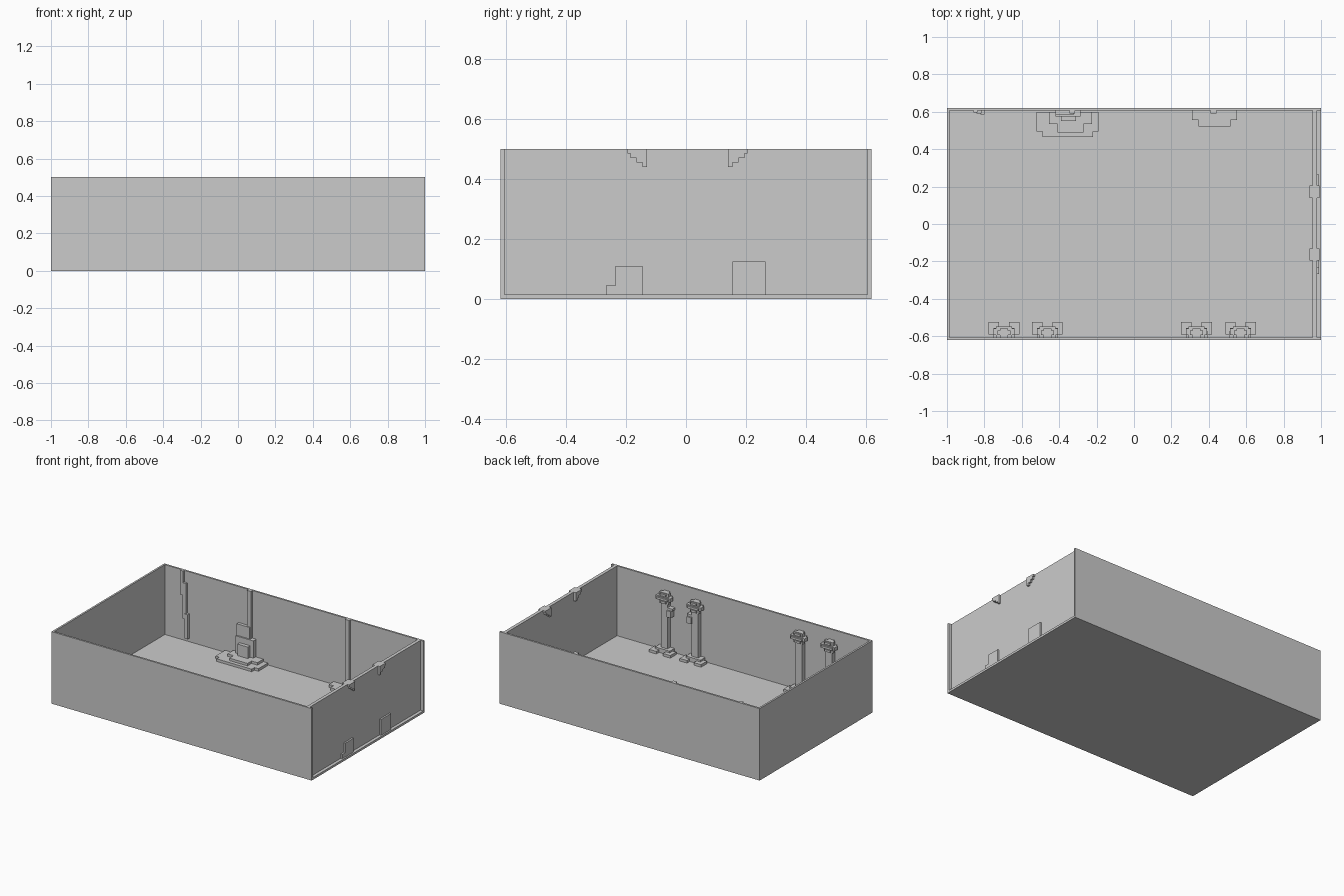
import bpy, bmesh
from mathutils import Vector

old = bpy.data.objects.get("Cube")
if old:
    bpy.data.objects.remove(old, do_unlink=True)

grey = bpy.data.materials.new("plain_grey")
grey.use_nodes = True
colour = (0.6, 0.6, 0.6, 1)
grey.diffuse_color = colour
grey.node_tree.nodes["Principled BSDF"].inputs["Base Color"].default_value = colour


def prism(name, points, direction):
    """Extrude a flat outline along a vector."""
    bm = bmesh.new()
    face = bm.faces.new([bm.verts.new(p) for p in points])
    moved = bmesh.ops.extrude_face_region(bm, geom=[face])["geom"]
    bmesh.ops.translate(bm, vec=Vector(direction),
                        verts=[v for v in moved if isinstance(v, bmesh.types.BMVert)])
    bmesh.ops.recalc_face_normals(bm, faces=bm.faces)
    mesh = bpy.data.meshes.new(name)
    bm.to_mesh(mesh)
    bm.free()
    mesh.materials.append(grey)
    obj = bpy.data.objects.new(name, mesh)
    bpy.context.collection.objects.link(obj)
    return obj


def box(name, x, y, z):
    """Box from three (low, high) ranges."""
    outline = [(x[0], y[0], z[0]), (x[1], y[0], z[0]), (x[1], y[1], z[0]), (x[0], y[1], z[0])]
    return prism(name, outline, (0, 0, z[1] - z[0]))


def stepped_plate(name, cx, half, notch, y, z):
    """Flat plate with a stepped front edge."""
    w, n, m = half, half - notch, y[0] + notch
    flat = [(-w, y[1]), (-w, m), (-n, m), (-n, y[0]), (n, y[0]), (n, m), (w, m), (w, y[1])]
    return prism(name, [(cx + px, py, z[0]) for px, py in flat], (0, 0, z[1] - z[0]))


# Room shell: floor, three outer walls and the recessed end wall
H, W, F = 0.5, 0.607, 0.015
box("floor", (-1, 1), (-0.62, 0.62), (0, F))
box("front_wall", (-1, 1), (-0.62, -W), (F, H))
box("back_wall", (-1, 1), (W, 0.62), (F, H))
box("right_end_wall", (-1, -0.987), (-W, W), (F, H))
box("left_end_wall", (0.955, 0.978), (-W, W), (F, H))

# Stair-shaped brackets straddling the recessed wall
for label, start, sign in (("front", -0.13, -1), ("back", 0.14, 1)):
    steps = [(0, 0.5), (0, 0.44), (0.015, 0.44), (0.015, 0.455), (0.035, 0.455), (0.035, 0.47),
             (0.055, 0.47), (0.055, 0.485), (0.065, 0.485), (0.065, 0.5)]
    prism(label + "_bracket", [(0.937, start + sign * a, z) for a, z in steps], (0.055, 0, 0))

# Low plates on the outside of the recessed wall
box("outer_plate_back", (0.975, 0.99), (0.155, 0.265), (F, 0.125))
profile = [(-0.268, F), (-0.145, F), (-0.145, 0.11), (-0.235, 0.11), (-0.235, 0.045), (-0.268, 0.045)]
prism("outer_plate_front", [(0.975, y, z) for y, z in profile], (0.015, 0, 0))

# Four columns with stepped capitals and split feet along the front wall
for i, cx in enumerate((-0.695, -0.463, 0.334, 0.57)):
    n = "column_%d_" % (i + 1)
    box(n + "shaft", (cx - 0.025, cx + 0.025), (-W, -0.575), (F, 0.37))
    for j, (half, front, z) in enumerate(((0.035, -0.57, 0.355), (0.056, -0.56, 0.38), (0.035, -0.57, 0.405))):
        stepped_plate(n + "capital_%d" % j, cx, half, 0.014, (-W, front), (z, z + 0.025))
        box(n + "capital_lip_%d" % j, (cx - half + 0.014, cx + half - 0.014), (-W, front + 0.012), (z + 0.005, z + 0.02))
    box(n + "base", (cx - 0.056, cx + 0.056), (-W, -0.555), (F, 0.045))
    for side in (-1, 1):
        a, b = sorted((cx + side * 0.026, cx + side * 0.082))
        box(n + "foot", (a, b), (-0.59, -0.525), (F, 0.033))

# Small lamps between the two left columns
for cx, side in ((0.334, 1), (0.57, -1)):
    lx = cx + side * 0.04
    box("lamp", (lx - 0.016, lx + 0.016), (-0.6, -0.565), (0.27, 0.315))
    box("lamp_cap", (lx - 0.022, lx + 0.022), (-W, -0.575), (0.315, 0.33))

# Fountain on the back wall: stepped pool, panels and tall pole
stepped_plate("pool_base", -0.355, 0.165, 0.03, (0.465, 0.6), (F, 0.033))
stepped_plate("pool_step", -0.34, 0.115, 0.045, (0.49, 0.6), (0.033, 0.05))
box("fountain_tall_panel", (-0.42, -0.32), (0.585, W), (F, 0.25))
box("fountain_wide_panel", (-0.42, -0.285), (0.575, W), (F, 0.17))
box("fountain_block", (-0.39, -0.31), (0.55, 0.58), (F, 0.13))
box("fountain_pole", (-0.345, -0.315), (0.59, W), (F, H))

# Second pole with stepped base
stepped_plate("pole_base", 0.43, 0.12, 0.035, (0.52, W), (F, 0.035))
box("tall_pole", (0.41, 0.44), (0.59, W), (F, H))

# Stepped crack strip on the back wall
box("crack_upper", (-0.858, -0.838), (0.595, W), (0.33, H))
box("crack_middle", (-0.843, -0.815), (0.592, W), (0.17, 0.42))
box("crack_lower", (-0.822, -0.798), (0.585, W), (0.04, 0.21))

# Rubble scattered on the floor
for x, y in ((0.6, 0.4), (0.66, 0.415), (0.75, 0.385), (0.69, 0.355), (0.63, 0.34),
             (0.65, 0.31), (0.67, 0.33), (0.62, 0.29), (0.72, 0.29)):
    box("rubble", (x - 0.008, x + 0.008), (y - 0.008, y + 0.008), (F, 0.02))
for low, high in ((0.36, 0.395), (0.29, 0.35), (0.21, 0.255)):
    box("rubble_strip", (0.762, 0.774), (low, high), (F, 0.02))
